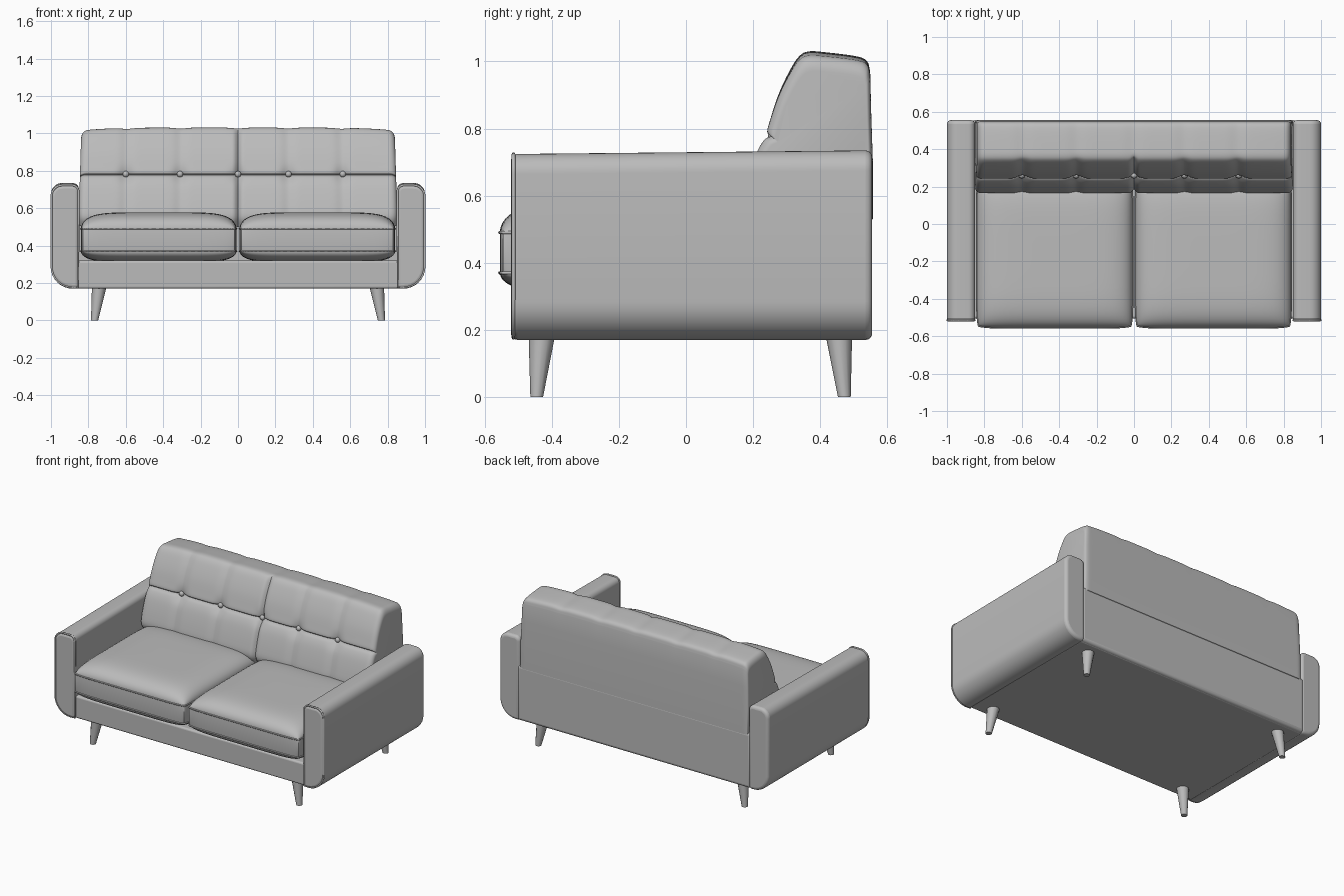
import bpy, bmesh, math
from mathutils import Vector

if "Cube" in bpy.data.objects:
    bpy.data.objects.remove(bpy.data.objects["Cube"])

grey = bpy.data.materials.new("grey fabric")
grey.diffuse_color = (0.5, 0.5, 0.5, 1)
grey.use_nodes = True
grey.node_tree.nodes["Principled BSDF"].inputs["Base Color"].default_value = grey.diffuse_color


def finish(name, bm, angle=40):
    bmesh.ops.recalc_face_normals(bm, faces=bm.faces)
    me = bpy.data.meshes.new(name)
    bm.to_mesh(me)
    bm.free()
    ob = bpy.data.objects.new(name, me)
    bpy.context.collection.objects.link(ob)
    me.materials.append(grey)
    bpy.context.view_layer.objects.active = ob
    ob.select_set(True)
    bpy.ops.object.shade_smooth_by_angle(angle=math.radians(angle))
    ob.select_set(False)
    return ob


def bevel(ob, width, segments=4):
    m = ob.modifiers.new("soft edges", 'BEVEL')
    m.width, m.segments = width, segments
    m.limit_method, m.angle_limit = 'ANGLE', math.radians(50)


def rounded(corners, steps=8):
    """Polygon with rounded corners from (a, b, radius) entries."""
    out = []
    for i, (a, b, r) in enumerate(corners):
        p = Vector((a, b))
        if r == 0:
            out.append(p)
            continue
        d0 = (Vector(corners[i - 1][:2]) - p).normalized()
        d1 = (Vector(corners[(i + 1) % len(corners)][:2]) - p).normalized()
        s, e = p + d0 * r, p + d1 * r
        for k in range(steps + 1):
            t = math.pi / 2 * k / steps
            out.append(p + (s - p) * (1 - math.sin(t)) + (e - p) * (1 - math.cos(t)))
    return out


def spline(pts, n):
    """Catmull-Rom curve through the points."""
    v = [Vector(p) for p in pts]
    v = [2 * v[0] - v[1]] + v + [2 * v[-1] - v[-2]]
    out = []
    for i in range(1, len(v) - 2):
        a, b, c, d = v[i - 1:i + 3]
        for k in range(n):
            t = k / n
            out.append(0.5 * (2 * b + (c - a) * t + (2 * a - 5 * b + 4 * c - d) * t * t
                              + (3 * b - a - 3 * c + d) * t ** 3))
    return out + [v[-2]]


def loft(bm, rings):
    for r0, r1 in zip(rings, rings[1:]):
        n = len(r0)
        for i in range(n):
            bm.faces.new((r0[i], r0[(i + 1) % n], r1[(i + 1) % n], r1[i]))
    bm.faces.new(rings[0])
    bm.faces.new(rings[-1])


def box(name, x0, x1, y0, y1, z0, z1, width):
    bm = bmesh.new()
    bmesh.ops.create_cube(bm, size=1)
    for v in bm.verts:
        v.co = ((x0 + x1) / 2 + v.co.x * (x1 - x0), (y0 + y1) / 2 + v.co.y * (y1 - y0),
                (z0 + z1) / 2 + v.co.z * (z1 - z0))
    bevel(finish(name, bm), width)


def tube(name, pts, radius):
    cu = bpy.data.curves.new(name, 'CURVE')
    cu.dimensions, cu.bevel_depth, cu.bevel_resolution = '3D', radius, 1
    sp = cu.splines.new('POLY')
    sp.points.add(len(pts) - 1)
    for p, q in zip(sp.points, pts):
        p.co = (*q, 1)
    sp.use_cyclic_u = True
    cu.materials.append(grey)
    bpy.context.collection.objects.link(bpy.data.objects.new(name, cu))


# Base rail and rear panel
box("base", -0.87, 0.87, -0.505, 0.54, 0.17, 0.32, 0.012)
box("rear_panel", -0.87, 0.87, 0.27, 0.555, 0.172, 0.545, 0.02)

# Arms: rounded profile extruded front to back, with piping round the front
for side, s in (("right", 1), ("left", -1)):
    prof = rounded([(0.85, 0.17, 0), (1.0, 0.17, 0.115), (1.0, 0.73, 0.06), (0.85, 0.73, 0.035)])
    bm = bmesh.new()
    rings = [[bm.verts.new((s * p.x, y, p.y + (dz if p.y > 0.5 else 0))) for p in prof]
             for y, dz in ((-0.522, -0.006), (0.555, 0.005))]
    loft(bm, rings)
    bevel(finish(side + "_arm", bm), 0.02)
    tube(side + "_arm_piping", [(s * (0.925 + (p.x - 0.925) * 0.96), -0.514,
                                 0.45 + (p.y - 0.45) * 0.975) for p in prof], 0.006)

# Seat cushions: pillow top and bottom around an upright band
N = 32
HW, HY, CY = 0.416, 0.405, -0.15
par = [math.sin(math.pi / 2 * (2 * i / N - 1)) for i in range(N + 1)]


def plan(u, v, cx):
    k = 1 - 0.025 * (u * v) ** 8          # soften plan corners
    return cx + u * HW * k, CY + v * HY * k


border = ([(u, -1) for u in par[:-1]] + [(1, v) for v in par[:-1]]
          + [(u, 1) for u in par[:0:-1]] + [(-1, v) for v in par[:0:-1]])
for side, cx in (("right", 0.424), ("left", -0.424)):
    bm = bmesh.new()
    edge = {}
    for z, h in ((0.49, 0.088), (0.37, -0.06)):
        g = [[None] * (N + 1) for _ in par]
        for i, u in enumerate(par):
            for j, v in enumerate(par):
                f = math.sqrt(max(0, (1 - u ** 6) * (1 - v ** 6)))
                g[i][j] = bm.verts.new((*plan(u, v, cx), z + h * f))
        for i in range(N):
            for j in range(N):
                bm.faces.new((g[i][j], g[i + 1][j], g[i + 1][j + 1], g[i][j + 1]))
        edge[z] = ([g[i][0] for i in range(N)] + [g[N][j] for j in range(N)]
                   + [g[i][N] for i in range(N, 0, -1)] + [g[0][j] for j in range(N, 0, -1)])
        tube(side + "_seat_piping", [(*plan(u, v, cx), z) for u, v in border], 0.005)
    a, b = edge[0.49], edge[0.37]
    for i in range(len(a)):
        k = (i + 1) % len(a)
        bm.faces.new((a[i], a[k], b[k], b[i]))
    finish(side + "_seat_cushion", bm, 50)

# Tufted backrest: side profile swept along x, with seams pressed in
front = spline([(0.19, 0.50), (0.165, 0.55), (0.176, 0.62), (0.205, 0.715), (0.232, 0.765),
                (0.254, 0.778), (0.242, 0.79), (0.252, 0.83), (0.275, 0.90), (0.305, 0.965),
                (0.335, 1.013), (0.365, 1.03), (0.42, 1.027), (0.51, 1.015), (0.54, 1.0),
                (0.549, 0.97)], 5)
profile = front + [Vector((0.552, 0.85)), Vector((0.557, 0.70)), Vector((0.557, 0.53)),
                   Vector((0.50, 0.50))]
SEAMS = (-0.60, -0.31, 0.0, 0.27, 0.56)
W, R = 0.85, 0.035
xs = sorted({round(-W + R + i * 2 * (W - R) / 150, 4) for i in range(151)}
            | {s * round(W - R + R * math.sin(math.pi / 2 * k / 6), 4)
               for k in range(1, 7) for s in (1, -1)} | set(SEAMS))
bm = bmesh.new()
rings = []
for x in xs:
    t = max(0, abs(x) - (W - R))
    inset = R - math.sqrt(max(0, R * R - t * t))
    ring = []
    for p in profile:
        y, z = p
        w = max(0, min(1, (0.40 - y) / 0.08))      # only the front is tufted
        for sx in SEAMS:
            d = x - sx
            deep, wide = (0.022, 0.012) if sx == 0 else (0.008, 0.03)
            y += w * deep * math.exp(-(d / wide) ** 2)
            y += w * 0.014 * math.exp(-(d * d + (z - 0.778) ** 2) / 0.0016)
            z -= 0.005 * math.exp(-(d / 0.04) ** 2) * max(0, min(1, (p.y - 0.95) / 0.06))
        z -= 0.016 * abs(x / W) ** 6 * max(0, (p.y - 0.8) / 0.23)
        k = 1 - inset / 0.32
        y, z = 0.44 + (y - 0.44) * k, 0.62 + (z - 0.62) * k
        ring.append(bm.verts.new((x * (1 - 0.03 * max(0, p.y - 0.6)), y, z)))
    rings.append(ring)
loft(bm, rings)
finish("backrest", bm, 45)

# Buttons on the seam
for i, x in enumerate(SEAMS):
    bm = bmesh.new()
    bmesh.ops.create_uvsphere(bm, u_segments=14, v_segments=8, radius=0.017)
    for v in bm.verts:
        v.co = (x + v.co.x, 0.259 + v.co.y * 0.9, 0.782 + v.co.z)
    finish("button_%d" % (i + 1), bm, 60)

# Tapered, splayed legs
for side, s in (("right", 1), ("left", -1)):
    for end, yt, yb in (("front", -0.43, -0.445), ("back", 0.456, 0.472)):
        bm = bmesh.new()
        rings = [[bm.verts.new((s * (cx + r * math.cos(a)), cy + r * math.sin(a), z))
                  for a in (2 * math.pi * k / 12 for k in range(12))]
                 for cx, cy, r, z in ((0.742, yt, 0.039, 0.18), (0.767, yb, 0.019, 0.0))]
        loft(bm, rings)
        finish("%s_%s_leg" % (end, side), bm)
